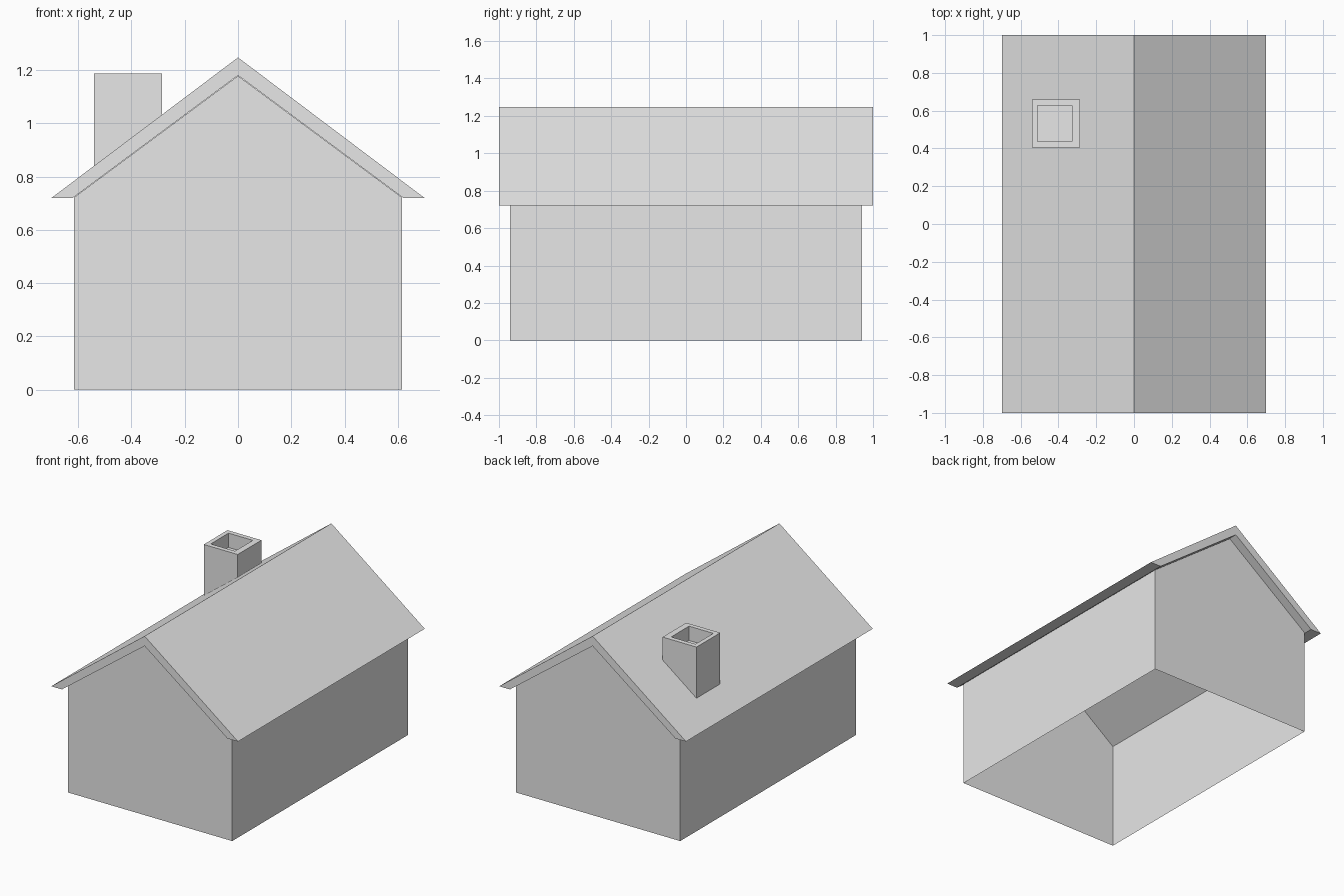
import bpy, bmesh

if "Cube" in bpy.data.objects:
    bpy.data.objects.remove(bpy.data.objects["Cube"])

plain = bpy.data.materials.new("plain_grey")
plain.diffuse_color = (0.8, 0.8, 0.8, 1)
plain.use_nodes = True
plain.node_tree.nodes["Principled BSDF"].inputs["Base Color"].default_value = plain.diffuse_color


def finish(name, bm):
    bmesh.ops.recalc_face_normals(bm, faces=bm.faces)
    mesh = bpy.data.meshes.new(name)
    bm.to_mesh(mesh)
    bm.free()
    mesh.materials.append(plain)
    obj = bpy.data.objects.new(name, mesh)
    bpy.context.collection.objects.link(obj)
    return obj


def extrude_profile(name, profile, y, open_edges=()):
    """Closed x-z profile swept from -y to y, leaving out the listed sides."""
    bm = bmesh.new()
    front = [bm.verts.new((x, -y, z)) for x, z in profile]
    back = [bm.verts.new((x, y, z)) for x, z in profile]
    bm.faces.new(front)
    bm.faces.new(back[::-1])
    n = len(profile)
    for i in range(n):
        if i not in open_edges:
            j = (i + 1) % n
            bm.faces.new((front[j], front[i], back[i], back[j]))
    return finish(name, bm)


# Walls: gabled shell, open underneath and under the roof slopes
extrude_profile("walls",
                [(-0.615, 0), (0.615, 0), (0.615, 0.722), (0, 1.178), (-0.615, 0.722)],
                0.94, open_edges=(0, 2, 3))

# Roof: chevron slab with level eaves
extrude_profile("roof",
                [(-0.7, 0.72), (-0.62, 0.72), (0, 1.18), (0.62, 0.72), (0.7, 0.72), (0, 1.247)],
                1.0)

# Chimney: square stack with a slanted foot sunk in the roof and a recessed flue
X0, X1, Y0, Y1, TOP = -0.54, -0.286, 0.405, 0.659, 1.187
bm = bmesh.new()


def ring(x0, x1, y0, y1, height):
    return [bm.verts.new((x, y, height(x)))
            for x, y in ((x0, y0), (x1, y0), (x1, y1), (x0, y1))]


foot = ring(X0, X1, Y0, Y1, lambda x: 1.215 + 0.75 * x)
rim = ring(X0, X1, Y0, Y1, lambda x: TOP)
flue_top = ring(-0.51, -0.328, 0.436, 0.627, lambda x: TOP)
flue_floor = ring(-0.51, -0.328, 0.436, 0.627, lambda x: 1.09)
for a, b in ((foot, rim), (rim, flue_top), (flue_top, flue_floor)):
    for i in range(4):
        j = (i + 1) % 4
        bm.faces.new((a[i], a[j], b[j], b[i]))
bm.faces.new(flue_floor)
bm.faces.new(foot[::-1])
finish("chimney", bm)
